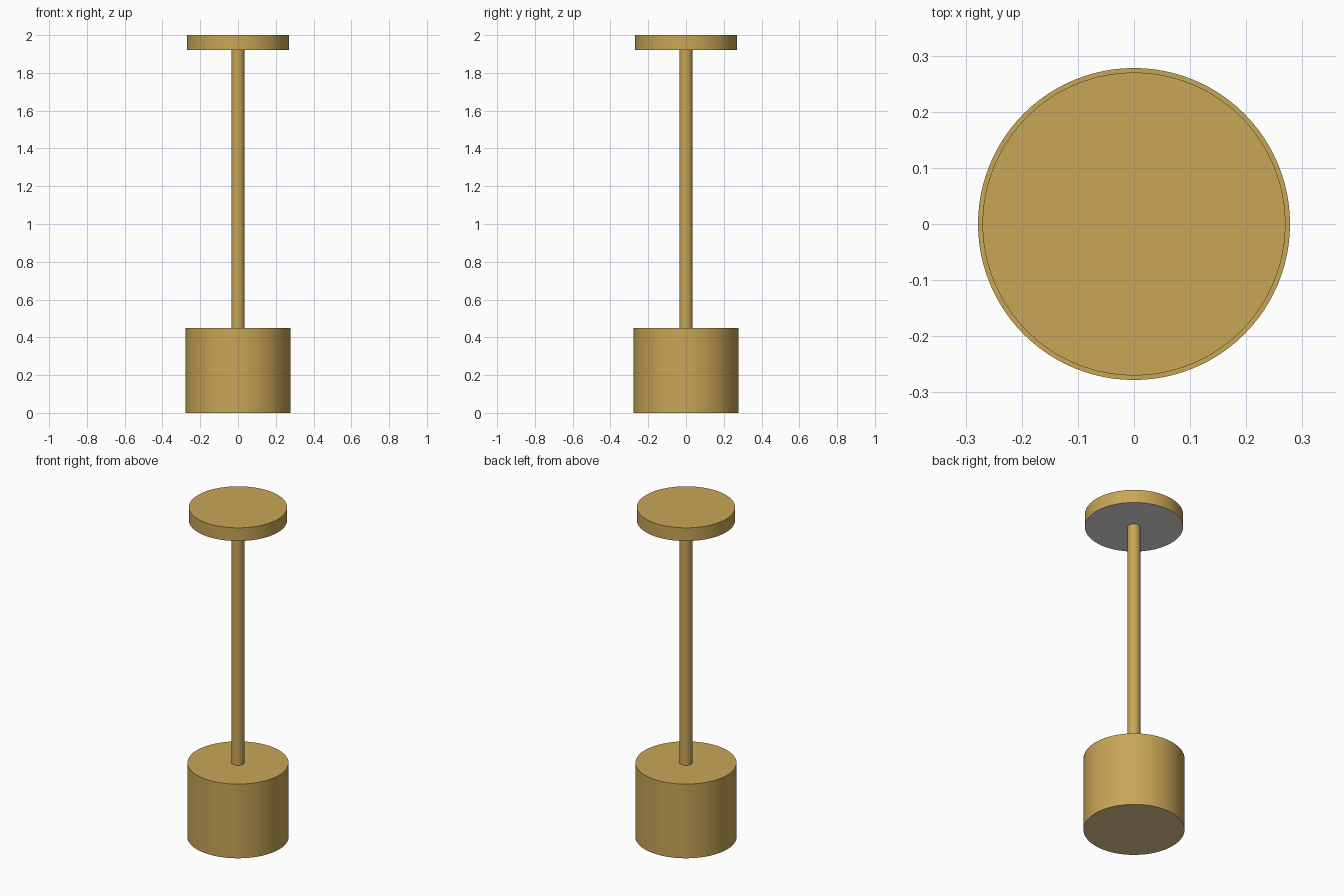
import bpy, math

if "Cube" in bpy.data.objects:
    bpy.data.objects.remove(bpy.data.objects["Cube"])


def material(name, rgb):
    m = bpy.data.materials.new(name)
    m.diffuse_color = (*rgb, 1)
    m.use_nodes = True
    m.node_tree.nodes["Principled BSDF"].inputs["Base Color"].default_value = m.diffuse_color
    return m


brass = material("brass", (0.58, 0.38, 0.095))
diffuser_white = material("diffuser white", (0.9, 0.9, 0.9))
pad_cream = material("pale brass", (0.84, 0.62, 0.29))


def cylinder(name, r, z0, z1, mat, sides=96):
    bpy.ops.mesh.primitive_cylinder_add(vertices=sides, radius=r, depth=z1 - z0,
                                        location=(0, 0, (z0 + z1) / 2))
    ob = bpy.context.object
    ob.name = name
    ob.data.materials.append(mat)
    bpy.ops.object.shade_smooth_by_angle(angle=math.radians(30))
    return ob


# weighted base, with a paler underside
base = cylinder("base", 0.278, 0, 0.45, brass)
base.data.materials.append(pad_cream)
for p in base.data.polygons:
    if p.normal.z < -0.9:
        p.material_index = 1

# stem
cylinder("stem", 0.035, 0.44, 1.93, brass, 48)

# lamp head, with a light diffuser on its underside
head = cylinder("lamp_head", 0.27, 1.92, 2.0, brass)
head.data.materials.append(diffuser_white)
for p in head.data.polygons:
    if p.normal.z < -0.9:
        p.material_index = 1
